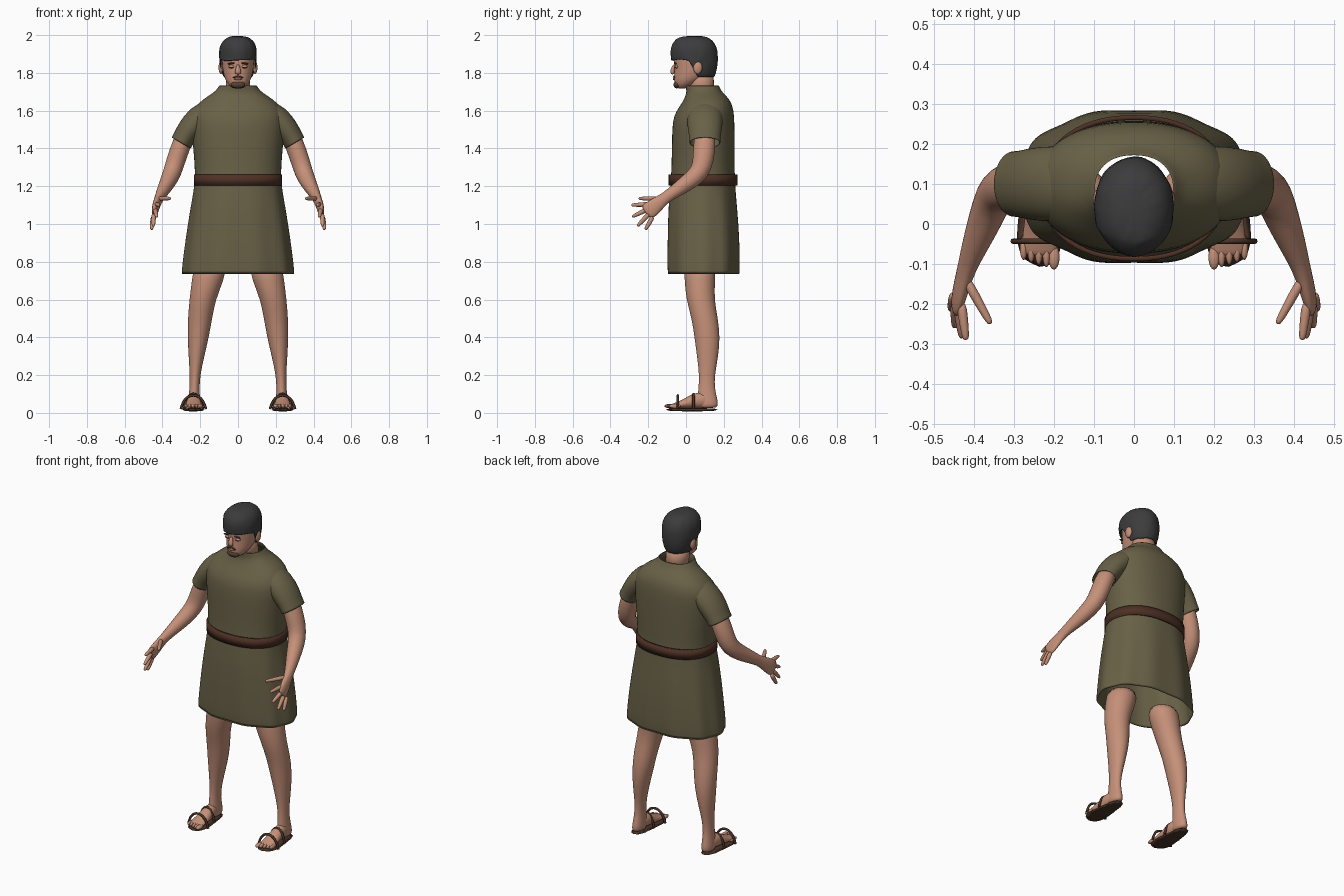
import bpy, bmesh, math, random
from mathutils import Vector

random.seed(4)
cube = bpy.data.objects.get("Cube")
if cube:
    bpy.data.objects.remove(cube)


def material(name, r, g, b):
    m = bpy.data.materials.new(name)
    m.use_nodes = True
    m.diffuse_color = (r, g, b, 1)
    m.node_tree.nodes["Principled BSDF"].inputs["Base Color"].default_value = (r, g, b, 1)
    return m


SKIN = material("skin", .56, .28, .19)
CLOTH = material("olive cloth", .14, .12, .063)
LEATHER = material("belt leather", .075, .03, .018)
SANDAL = material("sandal leather", .065, .034, .02)
HAIR = material("black hair", .045, .045, .047)
BEARD = material("dark brown beard", .1, .055, .035)
LIP = material("lip", .36, .14, .1)


def finish(name, bm, mat, mirror=False, subsurf=0, thick=0, angle=180):
    bmesh.ops.recalc_face_normals(bm, faces=bm.faces)
    me = bpy.data.meshes.new(name)
    bm.to_mesh(me)
    bm.free()
    me.materials.append(mat)
    ob = bpy.data.objects.new(name, me)
    bpy.context.collection.objects.link(ob)
    bpy.ops.object.select_all(action='DESELECT')
    ob.select_set(True)
    bpy.context.view_layer.objects.active = ob
    bpy.ops.object.shade_smooth_by_angle(angle=math.radians(angle))
    if thick:
        s = ob.modifiers.new("Thickness", 'SOLIDIFY')
        s.thickness = thick
    if subsurf:
        ob.modifiers.new("Smooth", 'SUBSURF').levels = subsurf
        ob.modifiers["Smooth"].render_levels = subsurf
    if mirror:
        ob.modifiers.new("Mirror", 'MIRROR')
    return ob


def skin_rings(rings, caps=True):
    """Bridge a list of point rings into a bmesh."""
    bm = bmesh.new()
    loops = [[bm.verts.new(p) for p in ring] for ring in rings]
    n = len(loops[0])
    for a, b in zip(loops, loops[1:]):
        for i in range(n):
            j = (i + 1) % n
            bm.faces.new((a[i], a[j], b[j], b[i]))
    if caps:
        bm.faces.new(loops[0])
        bm.faces.new(loops[-1])
    return bm


def oval(z, x0, x1, y0, y1, n=24, e=1, fold=0):
    """Horizontal oval ring inside the given bounds."""
    pts = []
    for i in range(n):
        a = math.tau * i / n
        c, s = math.cos(a), math.sin(a)
        k = 1 + fold * math.cos(10 * a)
        pts.append(((x0 + x1) / 2 + (x1 - x0) / 2 * k * math.copysign(abs(c) ** e, c),
                    (y0 + y1) / 2 + (y1 - y0) / 2 * k * math.copysign(abs(s) ** e, s), z))
    return pts


def limb(name, rows, mat, ref, caps=True, n=14, **kw):
    """Loft along a path; rows are x, y, z, radius across, radius along ref."""
    ps = [Vector(r[:3]) for r in rows]
    rings = []
    for i, r in enumerate(rows):
        t = (ps[min(i + 1, len(ps) - 1)] - ps[max(i - 1, 0)]).normalized()
        u = t.cross(Vector(ref)).normalized()
        v = u.cross(t)
        rings.append([ps[i] + u * r[3] * math.cos(math.tau * k / n) + v * r[4] * math.sin(math.tau * k / n)
                      for k in range(n)])
    return finish(name, skin_rings(rings, caps), mat, True, 1, **kw)


def blob(name, loc, radii, mat, mirror=False, tilt=0):
    bm = bmesh.new()
    bmesh.ops.create_uvsphere(bm, u_segments=16, v_segments=10, radius=1)
    for v in bm.verts:
        x, y, z = (c * r for c, r in zip(v.co, radii))
        v.co = Vector(loc) + Vector((x, y, z + tilt * x))
    return finish(name, bm, mat, mirror)


def strap(name, pts, width=.007):
    cu = bpy.data.curves.new(name, 'CURVE')
    cu.dimensions = '3D'
    cu.bevel_depth = width
    cu.bevel_resolution = 2
    sp = cu.splines.new('NURBS')
    sp.points.add(len(pts) - 1)
    for p, co in zip(sp.points, pts):
        p.co = (*co, 1)
    sp.use_endpoint_u = True
    sp.order_u = 3
    cu.materials.append(mat := SANDAL)
    ob = bpy.data.objects.new(name, cu)
    bpy.context.collection.objects.link(ob)
    ob.modifiers.new("Mirror", 'MIRROR')


# Tunic body: height, half width, front, back, fold depth
tunic = [(.73, .297, -.1, .287, .018), (.86, .282, -.1, .287, .016), (1.0, .263, -.098, .28, .013),
         (1.13, .242, -.092, .268, .008), (1.23, .226, -.08, .258, 0), (1.32, .23, -.076, .258, 0),
         (1.44, .24, -.074, .258, 0), (1.55, .25, -.072, .256, 0), (1.6, .24, -.05, .252, 0),
         (1.645, .205, -.018, .24, 0), (1.68, .155, -.002, .212, 0), (1.705, .115, .004, .185, 0),
         (1.735, .1, -.004, .175, 0)]
finish("tunic", skin_rings([oval(z, -w, w, f, b, 60, .9, k) for z, w, f, b, k in tunic], False),
       CLOTH, subsurf=1, thick=.006)
limb("sleeve", [(.13, .105, 1.61, .06, .085), (.205, .1, 1.56, .075, .097), (.262, .1, 1.495, .066, .09),
                (.288, .1, 1.452, .058, .082), (.302, .1, 1.428, .06, .084)],
     CLOTH, (0, 1, 0), False, 24, thick=.006)
finish("belt", skin_rings([oval(z, -.234, .234, -.093, .272, 60, .9) for z in (1.205, 1.262)], False),
       LEATHER, thick=.012, angle=40)

# Legs: height, inner, outer, front, back
leg = [(.8, .05, .235, -.015, .16), (.7, .075, .245, -.008, .155), (.6, .118, .258, 0, .15),
       (.5, .136, .266, .03, .17), (.4, .154, .267, .044, .181), (.3, .178, .262, .058, .172),
       (.2, .2, .255, .07, .152), (.13, .204, .257, .066, .152), (.08, .201, .262, .06, .165),
       (.045, .2, .266, .06, .171), (.024, .205, .262, .065, .165)]
finish("leg", skin_rings([oval(*r, 20) for r in leg], True), SKIN, True, 1)
limb("foot", [(.234, .13, .065, .03, .04), (.234, .06, .069, .034, .045), (.234, .02, .056, .039, .033),
              (.235, -.03, .043, .045, .02), (.236, -.065, .038, .046, .013), (.236, -.08, .035, .04, .009)],
     SKIN, (0, 0, 1))
for i in range(5):
    blob("toe", (.2 + .019 * i, -.083 + .006 * i, .036), (.014 if i == 0 else .0095, .031, .012), SKIN, True)

# Sandals: shaped sole and two arched straps
sole = [(.235, -.12), (.195, -.112), (.168, -.05), (.185, .04), (.19, .13), (.21, .17), (.235, .178),
        (.26, .17), (.28, .13), (.288, .04), (.303, -.05), (.28, -.1)]
finish("sandal_sole", skin_rings([[(x, y, z) for x, y in sole] for z in (.006, .028)]),
       SANDAL, True, 1, angle=40)
for y, inner, outer, top in ((-.043, .17, .302, .1), (.04, .186, .286, .108)):
    mid = (inner + outer) / 2
    strap("sandal_strap", [(inner, y, .02), (inner + .012, y, top * .7), (mid, y, top),
                           (outer - .012, y, top * .7), (outer, y, .02)])

# Arms and hands, reaching forward
limb("arm", [(.265, .1, 1.5, .055, .05), (.3, .098, 1.42, .06, .052), (.328, .092, 1.34, .058, .052),
             (.348, .075, 1.272, .053, .05), (.372, .01, 1.22, .046, .044), (.4, -.06, 1.172, .036, .033),
             (.418, -.11, 1.138, .029, .024), (.43, -.15, 1.107, .04, .021), (.44, -.19, 1.075, .047, .018),
             (.445, -.215, 1.055, .042, .012)], SKIN, (1, 0, 0))
fingers = [((.432, -.195, 1.105), (.42, -.29, 1.1)), ((.44, -.2, 1.08), (.43, -.285, 1.038)),
           ((.446, -.195, 1.055), (.448, -.258, .988)), ((.45, -.175, 1.04), (.458, -.215, .97)),
           ((.422, -.135, 1.135), (.358, -.25, 1.135))]
for base, tip in fingers:
    a, b = Vector(base), Vector(tip)
    limb("finger", [(*a.lerp(b, t), r, r) for t, r in ((0, .013), (.35, .0135), (.7, .0115), (.94, .0095), (1, .005))],
         SKIN, (1, 0, 0), n=8)

# Neck and head: height, half width, front, back
finish("neck", skin_rings([oval(z, -.064, .064, f, b) for z, f, b in
                           ((1.68, .02, .155), (1.74, .012, .148), (1.8, .01, .145))]), SKIN)
head = [(1.716, .022, -.045, 0), (1.732, .046, -.06, .04), (1.76, .067, -.064, .09), (1.79, .077, -.063, .13),
        (1.83, .084, -.06, .15), (1.87, .086, -.067, .152), (1.92, .083, -.062, .145), (1.96, .06, -.035, .12)]
finish("head", skin_rings([oval(z, -w, w, f, b) for z, w, f, b in head]), SKIN, subsurf=1)
blob("ear", (.09, .062, 1.828), (.013, .024, .034), SKIN, True)
limb("nose", [(0, -.062, 1.845, .009, .007), (0, -.069, 1.822, .012, .01), (0, -.074, 1.803, .018, .013),
              (0, -.066, 1.793, .014, .008)], SKIN, (0, 1, 0))
blob("brow", (.036, -.057, 1.85), (.021, .007, .0045), HAIR, True, -.1)
blob("eyelid", (.034, -.051, 1.833), (.017, .008, .009), SKIN, True)
blob("eye", (.034, -.056, 1.829), (.013, .0045, .003), BEARD, True)
blob("moustache", (.013, -.063, 1.779), (.017, .005, .004), BEARD, True, -.3)
blob("lips", (0, -.064, 1.768), (.021, .006, .0065), LIP)
blob("goatee", (0, -.048, 1.738), (.038, .018, .02), BEARD)

# Hair cap with the face opening cut away
rows = [(1.775, .078, -.05, .152), (1.82, .094, -.07, .166), (1.87, .1, -.08, .169), (1.92, .102, -.084, .168),
        (1.955, .092, -.074, .154), (1.982, .07, -.05, .128), (1.996, .035, -.015, .09)]
bm = skin_rings([oval(z, -w, w, f, b, 32) for z, w, f, b in rows])
for co, no in (((0, 0, 1.868), (0, 0, 1)), ((0, .04, 1.82), (0, 1, .5))):
    bmesh.ops.bisect_plane(bm, geom=bm.verts[:] + bm.edges[:] + bm.faces[:], plane_co=co, plane_no=no)


def is_face_opening(f):
    c = f.calc_center_median()
    return c.z < 1.868 and (c.y - .04) + .5 * (c.z - 1.82) < 0 or c.z < 1.776


bmesh.ops.delete(bm, geom=[f for f in bm.faces if is_face_opening(f)], context='FACES')
for v in bm.verts:
    v.co += Vector([random.uniform(-.0025, .0025) for _ in range(3)])
finish("hair", bm, HAIR, thick=.008, subsurf=1)
